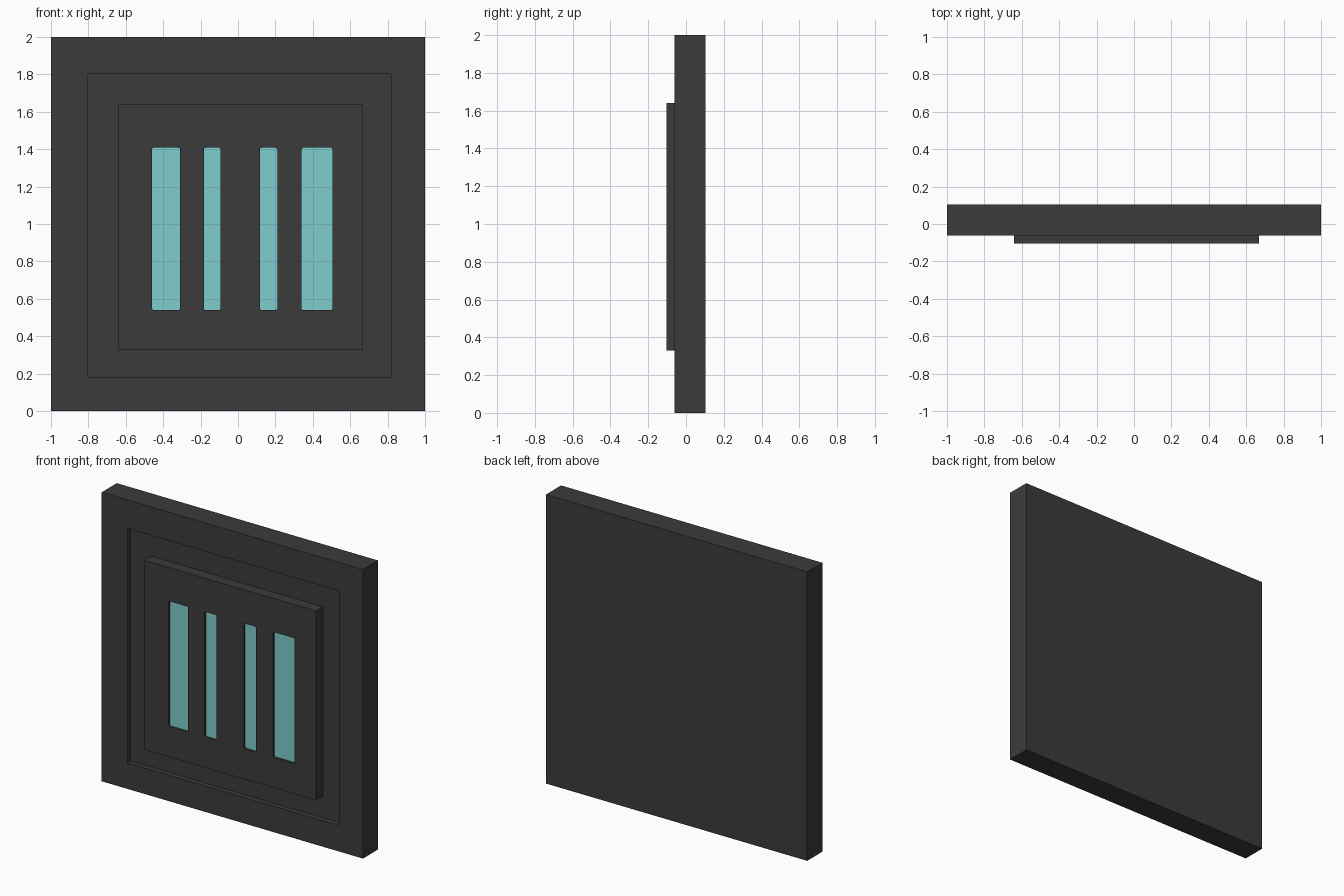
import bpy, bmesh

if "Cube" in bpy.data.objects:
    bpy.data.objects.remove(bpy.data.objects["Cube"])

FRONT, BACK = -0.103, 0.103      # overall depth limits
PLATE_FRONT = -0.062             # front of the outer frame
RECESS_FLOOR = -0.027            # bottom of the square recess
GLASS_Y = -0.088                 # lit faces inside the slots


def material(name, rgb):
    m = bpy.data.materials.new(name)
    m.diffuse_color = (*rgb, 1)
    m.use_nodes = True
    m.node_tree.nodes["Principled BSDF"].inputs["Base Color"].default_value = m.diffuse_color
    return m


dark = material("charcoal", (0.044, 0.044, 0.044))
teal = material("pale teal", (0.21, 0.61, 0.61))


def box(name, x, y, z, corner=0.0):
    """Box from ranges; optionally rounds the edges running along y."""
    bm = bmesh.new()
    bmesh.ops.create_cube(bm, size=1)
    for v in bm.verts:
        v.co = [r[0] if c < 0 else r[1] for c, r in zip(v.co, (x, y, z))]
    if corner:
        edges = [e for e in bm.edges
                 if abs(e.verts[0].co.y - e.verts[1].co.y) > 1e-4]
        bmesh.ops.bevel(bm, geom=edges, offset=corner, segments=3,
                        profile=0.5, affect='EDGES')
    bmesh.ops.recalc_face_normals(bm, faces=bm.faces)
    me = bpy.data.meshes.new(name)
    bm.to_mesh(me)
    bm.free()
    me.materials.append(dark)
    ob = bpy.data.objects.new(name, me)
    bpy.context.collection.objects.link(ob)
    return ob


def cut(target, cutter):
    """Subtract the cutter and remove it."""
    mod = target.modifiers.new("cut", 'BOOLEAN')
    mod.operation, mod.solver, mod.object = 'DIFFERENCE', 'EXACT', cutter
    bpy.context.view_layer.objects.active = target
    bpy.ops.object.modifier_apply(modifier=mod.name)
    bpy.data.objects.remove(cutter, do_unlink=True)


# Outer panel with a square recess
panel = box("wall_panel", (-1, 1), (PLATE_FRONT, BACK), (0, 2))
cut(panel, box("recess_cutter", (-0.803, 0.818), (-0.3, RECESS_FLOOR), (0.18, 1.803)))

# Raised centre block with four slots
block = box("centre_block", (-0.642, 0.668), (FRONT, RECESS_FLOOR), (0.33, 1.64))
for x0, x1 in ((-0.46, -0.31), (-0.183, -0.093), (0.117, 0.21), (0.34, 0.505)):
    cut(block, box("slot_cutter", (x0, x1), (-0.3, GLASS_Y), (0.54, 1.408), 0.01))

# Slot floors are the teal windows
block.data.materials.append(teal)
for p in block.data.polygons:
    is_floor = p.normal.y < -0.9 and abs(p.center.y - GLASS_Y) < 0.003
    p.material_index = len(block.data.materials) - 1 if is_floor else 0
